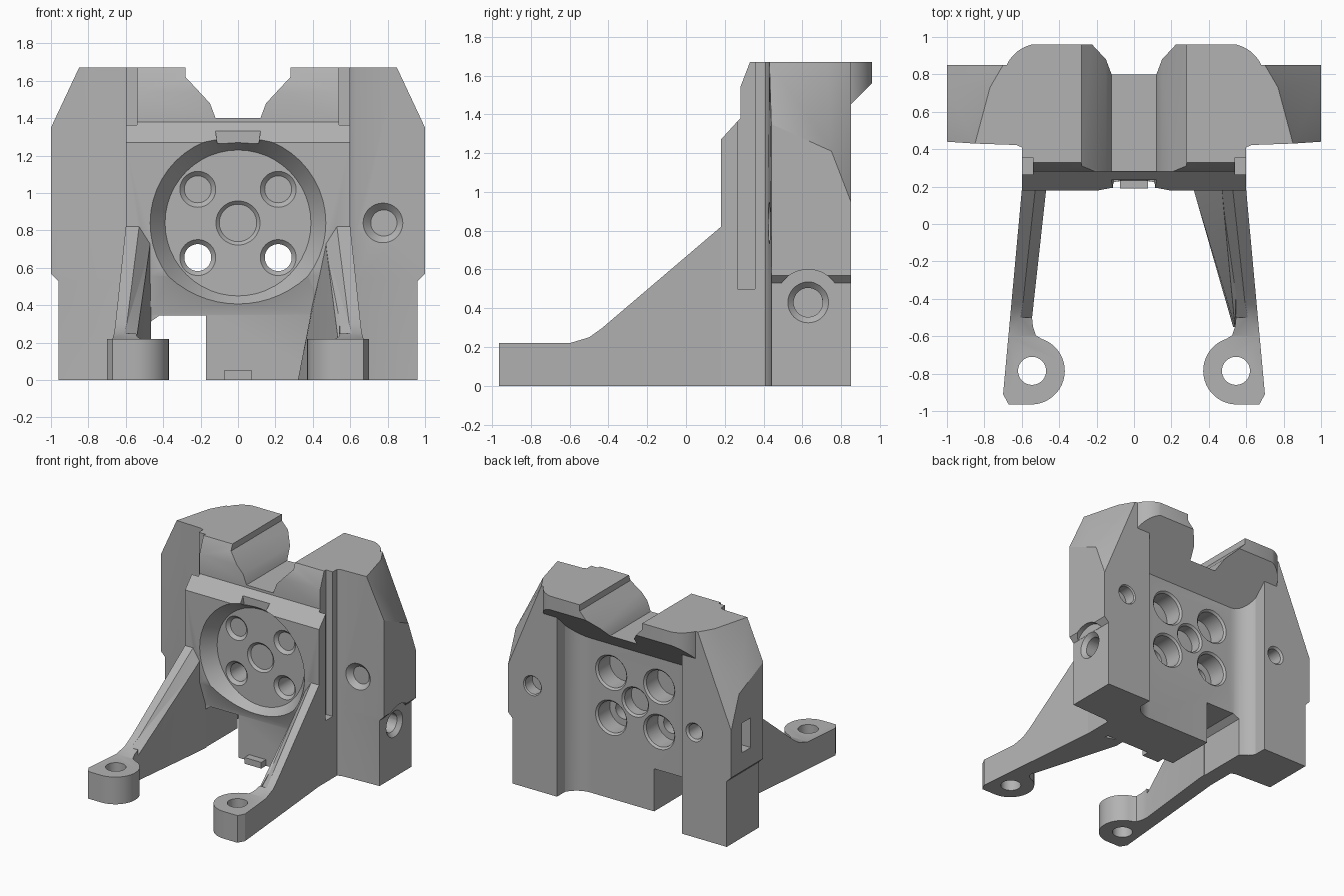
import bpy, bmesh, math
from mathutils import Vector

cube = bpy.data.objects.get("Cube")
if cube:
    bpy.data.objects.remove(cube, do_unlink=True)

grey = bpy.data.materials.new("plain grey")
grey.use_nodes = True
grey.diffuse_color = (0.45, 0.45, 0.45, 1)
grey.node_tree.nodes["Principled BSDF"].inputs["Base Color"].default_value = grey.diffuse_color


def finish(bm, name):
    bmesh.ops.recalc_face_normals(bm, faces=bm.faces)
    mesh = bpy.data.meshes.new(name)
    bm.to_mesh(mesh)
    bm.free()
    mesh.materials.append(grey)
    obj = bpy.data.objects.new(name, mesh)
    bpy.context.collection.objects.link(obj)
    return obj


def hull(name, points):
    bm = bmesh.new()
    for p in points:
        bm.verts.new(p)
    result = bmesh.ops.convex_hull(bm, input=bm.verts)
    loose = [v for v in bm.verts if not v.link_faces]
    bmesh.ops.delete(bm, geom=loose, context='VERTS')
    bmesh.ops.dissolve_limit(bm, angle_limit=0.01, verts=bm.verts, edges=bm.edges)
    return finish(bm, name)


def prism(name, outline, axis, low, high):
    """Extrude a 2D outline along the axis index."""
    bm = bmesh.new()
    rings = []
    for level in (low, high):
        ring = []
        for p in outline:
            co = list(p)
            co.insert(axis, level)
            ring.append(bm.verts.new(co))
        rings.append(ring)
        bm.faces.new(ring)
    count = len(outline)
    for i in range(count):
        j = (i + 1) % count
        bm.faces.new((rings[0][i], rings[0][j], rings[1][j], rings[1][i]))
    return finish(bm, name)


def box(name, low, high):
    return prism(name, [(low[0], low[1]), (high[0], low[1]), (high[0], high[1]), (low[0], high[1])],
                 2, low[2], high[2])


def rod(name, start, end, r1, r2=None):
    """Round bar or cone between two points."""
    a, b = Vector(start), Vector(end)
    bm = bmesh.new()
    bmesh.ops.create_cone(bm, cap_ends=True, segments=48, radius1=r1,
                          radius2=r1 if r2 is None else r2, depth=(b - a).length)
    turn = (b - a).to_track_quat('Z', 'Y').to_matrix()
    for v in bm.verts:
        v.co = turn @ v.co + (a + b) / 2
    return finish(bm, name)


def combine(target, tool, operation='DIFFERENCE'):
    mod = target.modifiers.new("combine", 'BOOLEAN')
    mod.operation, mod.solver, mod.object = operation, 'EXACT', tool
    bpy.context.view_layer.objects.active = target
    bpy.ops.object.modifier_apply(modifier=mod.name)
    bpy.data.objects.remove(tool, do_unlink=True)


def drill(target, start, direction, depth, radius, rim):
    """Round hole with a chamfered mouth."""
    a, d = Vector(start), Vector(direction)
    combine(target, rod("drill", a - d * 0.05, a + d * depth, radius))
    step = rim - radius
    combine(target, rod("mouth", a - d * 0.01, a + d * step, rim + 0.01, radius))


def arc(cx, cy, r, start, end, steps=12):
    angles = [math.radians(start + (end - start) * i / steps) for i in range(steps + 1)]
    return [(cx + r * math.cos(t), cy + r * math.sin(t)) for t in angles]


# Central body: side profile trimmed by its plan outline
body = prism("bracket_body", [(0.18, 0), (0.18, 1.27), (0.28, 1.38), (0.28, 1.54), (0.33, 1.67),
                              (0.96, 1.67), (0.96, 1.56), (0.65, 1.25), (0.65, 0)], 0, -0.8, 0.8)
half = [(0.6, 0.1), (0.6, 0.41), (0.72, 0.46), (0.72, 0.8)] + arc(0.5, 0.765, 0.2, 15, 90)
plan = half + [(-x, y) for x, y in reversed(half)]
combine(body, prism("plan", plan, 2, -0.1, 1.8), 'INTERSECT')

# Side towers with tapered tops, and the curved corners behind the plate
for s in (1, -1):
    base = [(0.56, 0.42), (0.96, 0.44), (0.96, 0.85), (0.56, 0.85)]
    points = [(s * x, y, z) for x, y in base for z in (0, 0.54)]
    combine(body, hull("tower_foot", points), 'UNION')
    upper = [(x, y, 0.53) for x, y in base]
    upper += [(1, 0.44, 0.57), (1, 0.85, 0.57), (1, 0.44, 1.35), (1, 0.75, 1.21), (1, 0.85, 0.95)]
    upper += [(x, y, 1.67) for x, y in
              ((0.56, 0.42), (0.85, 0.43), (0.77, 0.73), (0.7, 0.85), (0.56, 0.85))]
    combine(body, hull("tower", [(s * x, y, z) for x, y, z in upper]), 'UNION')
    corner = arc(0.4, 0.83, 0.18, -90, 0, 8) + [(0.62, 0.83), (0.62, 0.6), (0.4, 0.6)]
    combine(body, prism("corner", [(s * x, y) for x, y in corner], 2, 0, 1.42), 'UNION')

# Top notch and the bridge face under it
notch = [(0.28, 1.8), (0.28, 1.62), (0.15, 1.48), (0.12, 1.4)]
notch += [(-x, z) for x, z in reversed(notch)]
combine(body, prism("notch", notch, 1, 0, 1.2))
combine(body, prism("bridge_cut", [(0.11, 1.265), (0.14, 1.45), (-0.14, 1.45), (-0.11, 1.265)],
                    1, 0.1, 0.235))

# Set-back lower front, cable slot and round recess
combine(body, prism("lower_cut", [(0.1, -0.1), (0.25, -0.1), (0.25, 0.35), (0.179, 0.56), (0.1, 0.56)],
                    0, -0.47, 0.47))
combine(body, prism("slot", [(-0.47, -0.1), (-0.17, -0.1), (-0.17, 0.345), (-0.42, 0.345), (-0.47, 0.31)],
                    1, 0, 1))
combine(body, rod("recess", (0, 0.17, 0.84), (0, 0.29, 0.84), 0.477, 0.39))

# Plate holes with counterbores at the back
drill(body, (0, 0.29, 0.84), (0, 1, 0), 0.5, 0.1, 0.118)
drill(body, (0, 0.65, 0.84), (0, -1, 0), 0.1, 0.105, 0.12)
for x in (-0.215, 0.215):
    for z in (0.655, 1.02):
        drill(body, (x, 0.29, z), (0, 1, 0), 0.5, 0.072, 0.096)
        drill(body, (x, 0.65, z), (0, -1, 0), 0.16, 0.125, 0.14)

# Holes and grooves repeated on both towers
for s in (1, -1):
    drill(body, (s * 0.555, 0.52, 1.67), (0, 0, -1), 1.8, 0.085, 0.1)
    drill(body, (s * 0.555, 0.52, 0), (0, 0, 1), 0.1, 0.086, 0.1)
    drill(body, (s * 0.46, 0.785, 1.67), (0, 0, -1), 0.1, 0.14, 0.155)
    combine(body, rod("bump", (s * 0.961, 0.63, 0.43), (s * 1.1, 0.63, 0.43), 0.17))
    drill(body, (s * 0.96, 0.63, 0.43), (-s, 0, 0), 0.25, 0.075, 0.105)
    xs = sorted((s * 0.54, s * 0.7))
    combine(body, box("groove", (xs[0], 0.265, 0.5), (xs[1], 0.355, 1.8)))

# Single features: through hole, blind hole and side pocket
drill(body, (0.78, 0.43, 0.84), (0, 1, 0), 0.6, 0.07, 0.105)
drill(body, (0.78, 0.85, 0.84), (0, -1, 0), 0.1, 0.071, 0.08)
drill(body, (-0.67, 0.85, 0.85), (0, -1, 0), 0.15, 0.06, 0.075)
combine(body, box("pocket", (-1.1, 0.6, 0.72), (-0.9, 0.71, 0.96)))

# Small tab under the plate
tab = box("bottom_tab", (-0.075, 0.19, 0), (0.075, 0.3, 0.05))

# Legs: plan outline trimmed by a side profile, inner top edge chamfered
parts = [body, tab]
side = [(0.26, 0), (0.26, 0.888), (0.18, 0.82), (-0.36, 0.36), (-0.43, 0.3), (-0.5, 0.25),
        (-0.6, 0.22), (-1, 0.22), (-1, 0)]
outline = [(0.594, 0.26), (0.6, 0.18), (0.7, -0.91), (0.67, -0.965)]
outline += arc(0.55, -0.785, 0.18, 270, 108, 20) + [(0.525, -0.595), (0.54, -0.55), (0.545, -0.5)]
outline += [(0.47, 0.18), (0.465, 0.26)]
for s, name in ((1, "left_leg"), (-1, "right_leg")):
    leg = prism(name, [(s * x, y) for x, y in outline], 2, 0, 1)
    combine(leg, prism("side", side, 0, -1, 1), 'INTERSECT')
    edge = [(0.535, 0.18, 0.83), (0.608, -0.5, 0.25)]
    inner = [(0.465, 0.18, 0.72), (0.54, -0.5, 0.2)]
    points = edge + inner
    points += [(x, y, z + 0.3) for x, y, z in edge]
    points += [(x - 0.2, y, z + d) for x, y, z in inner for d in (0, 0.4)]
    combine(leg, hull("chamfer", [(s * x, y, z) for x, y, z in points]))
    drill(leg, (s * 0.545, -0.785, 0.22), (0, 0, -1), 0.4, 0.075, 0.095)
    drill(leg, (s * 0.545, -0.785, 0), (0, 0, 1), 0.1, 0.076, 0.095)
    parts.append(leg)

# Slanted web widening the left leg toward the plate
parts.append(hull("left_leg_web", [(0.47, 0.18, 0.72), (0.46, 0.27, 0.72), (0.32, 0.18, 0), (0.32, 0.27, 0),
                                   (0.54, -0.55, 0.18), (0.53, -0.55, 0), (0.58, 0.18, 0),
                                   (0.56, 0.18, 0.72), (0.58, -0.5, 0)]))

for obj in parts:
    bpy.ops.object.select_all(action='DESELECT')
    obj.select_set(True)
    bpy.context.view_layer.objects.active = obj
    bpy.ops.object.shade_smooth_by_angle(angle=math.radians(25))
